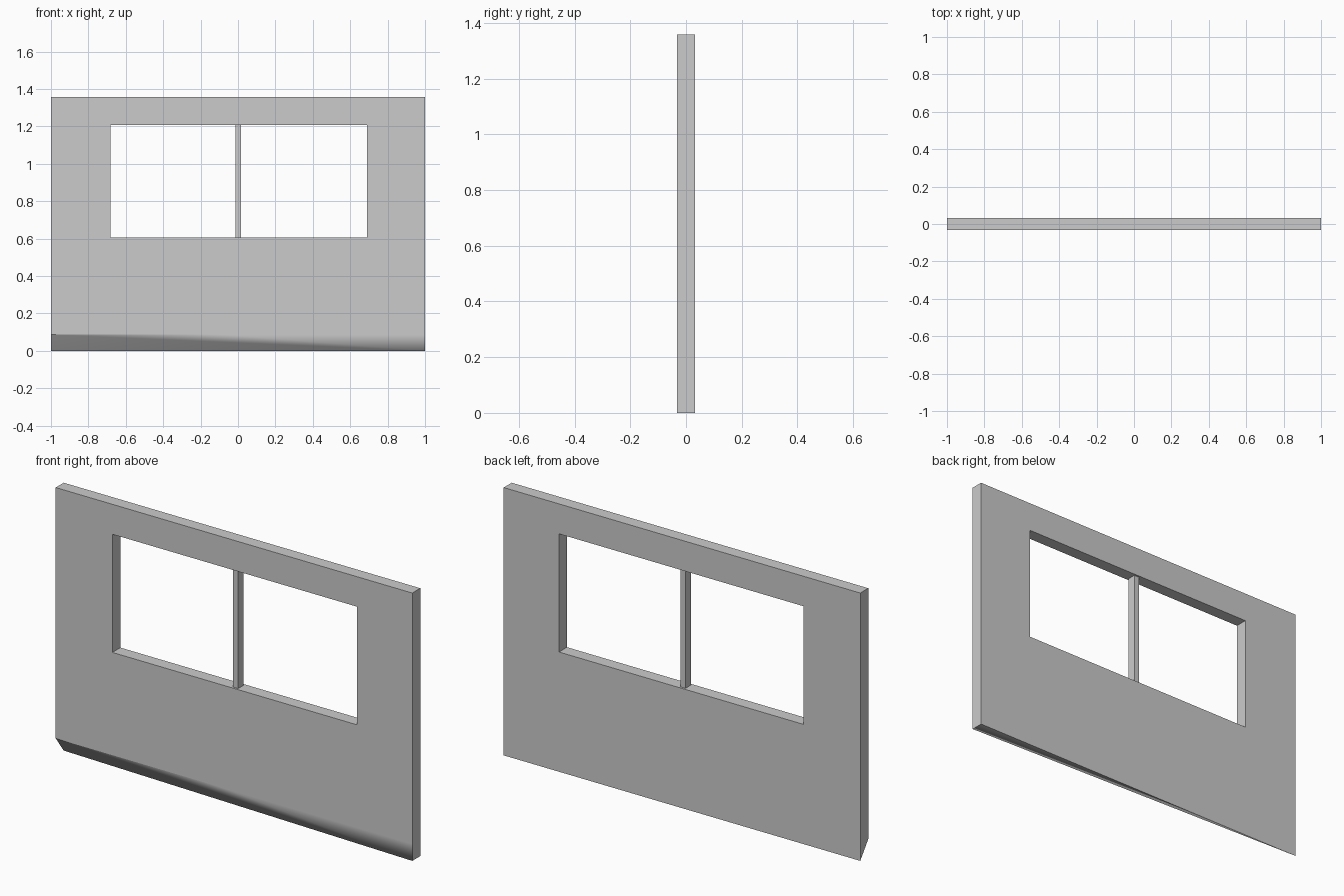
import bpy, bmesh

if "Cube" in bpy.data.objects:
    bpy.data.objects.remove(bpy.data.objects["Cube"])

D = 0.032                       # half thickness
TOP, LIP = 1.358, 0.086         # wall top, start of the twisted bottom edge
X0, X1, Z0, Z1 = -0.682, 0.69, 0.607, 1.206   # window opening


def finish(bm, name):
    bmesh.ops.recalc_face_normals(bm, faces=bm.faces[:])
    mesh = bpy.data.meshes.new(name)
    bm.to_mesh(mesh)
    bm.free()
    obj = bpy.data.objects.new(name, mesh)
    bpy.context.collection.objects.link(obj)
    return obj


# Wall panel: a front and a back ring around the window, joined by side faces
bm = bmesh.new()


def ring(y, bottom):
    outer = [(-1, bottom), (1, bottom), (1, TOP), (-1, TOP)]
    inner = [(X0, Z0), (X1, Z0), (X1, Z1), (X0, Z1)]
    return [[bm.verts.new((x, y, z)) for x, z in loop] for loop in (outer, inner)]


fo, fi = ring(-D, LIP)
bo, bi = ring(D, 0)
mid = bm.verts.new((-0.065, -D, LIP))      # point where the lip crease fades out
corner = bm.verts.new((1, -D, 0))          # front right foot of the wall

for i in range(4):
    j = (i + 1) % 4
    extra = [mid] if i == 0 else []
    bm.faces.new([fo[i]] + extra + [fo[j], fi[j], fi[i]])
    bm.faces.new([bo[i], bo[j], bi[j], bi[i]])
    bm.faces.new([fi[i], fi[j], bi[j], bi[i]])

bm.faces.new([fo[2], fo[3], bo[3], bo[2]])              # top
bm.faces.new([fo[3], fo[0], bo[0], bo[3]])              # left end
bm.faces.new([corner, fo[1], fo[2], bo[2], bo[1]])      # right end

# Twisted bottom: slanted at the left, flat at the right, smooth shaded
twist = [bm.faces.new(f) for f in (
    [fo[0], corner, mid],
    [mid, corner, fo[1]],
    [fo[0], bo[0], corner],
    [corner, bo[0], bo[1]],
)]
for e in bm.edges:
    e.smooth = all(f in twist for f in e.link_faces)
for f in twist:
    f.smooth = True
fade = bm.edges.get((mid, fo[1]))
fade.smooth = True
fade.link_faces[0].smooth = fade.link_faces[1].smooth = True
finish(bm, "wall_panel")

# Window mullion, slightly set back from both wall faces
bm = bmesh.new()
bmesh.ops.create_cube(bm, size=1)
bmesh.ops.scale(bm, vec=(0.029, 0.044, Z1 - Z0), verts=bm.verts[:])
bmesh.ops.translate(bm, vec=(0.002, 0, (Z0 + Z1) / 2), verts=bm.verts[:])
finish(bm, "window_mullion")
